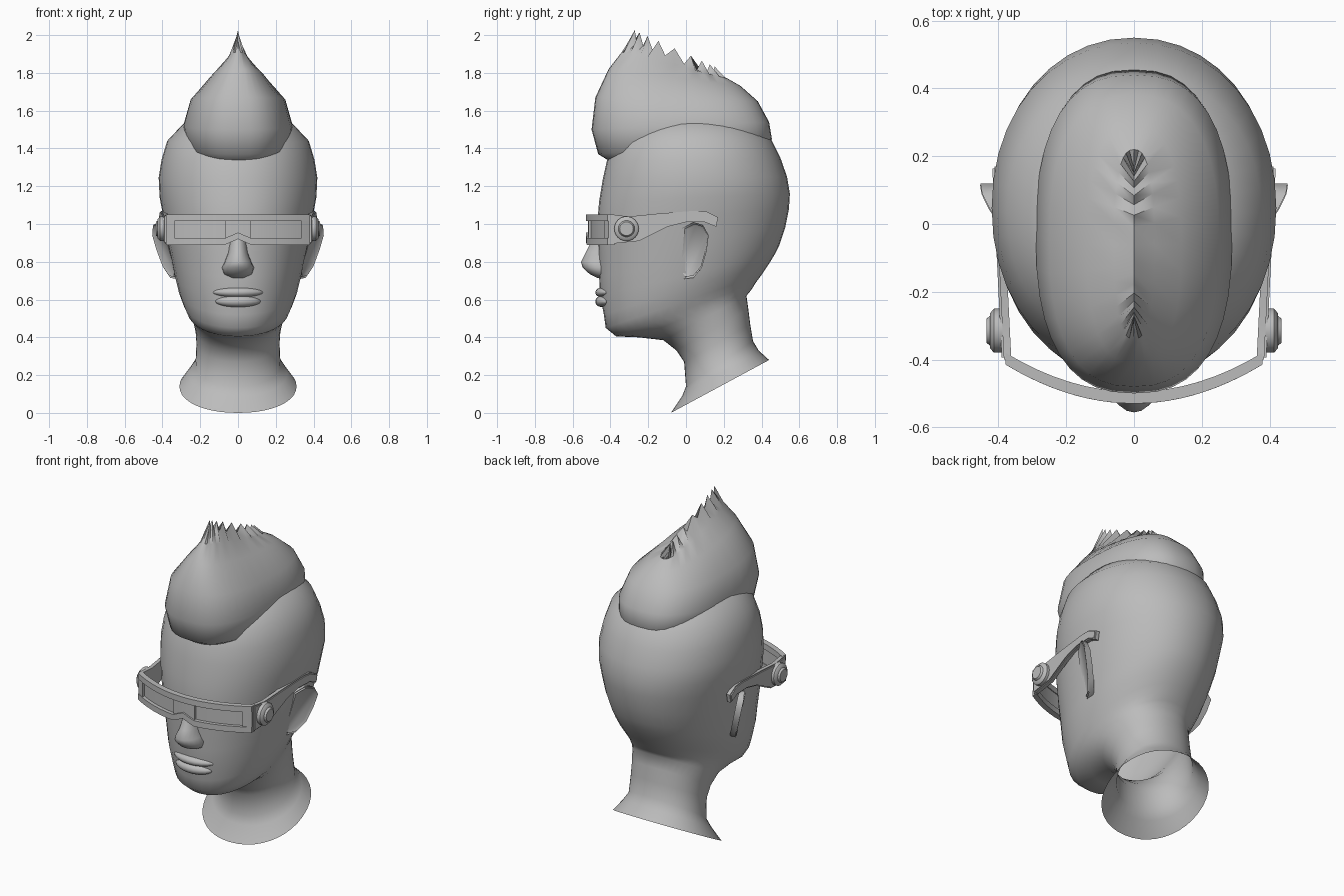
import bpy
import bmesh
import math
from mathutils import Vector

cube = bpy.data.objects.get("Cube")
if cube:
    bpy.data.objects.remove(cube, do_unlink=True)

# One plain material for the whole bust
grey = bpy.data.materials.new("clay_grey")
grey.use_nodes = True
colour = (0.5, 0.5, 0.5, 1)
grey.diffuse_color = colour
grey.node_tree.nodes["Principled BSDF"].inputs["Base Color"].default_value = colour


def finish(name, bm, angle=45):
    """Turn a bmesh into a named, shaded object."""
    bmesh.ops.recalc_face_normals(bm, faces=bm.faces)
    mesh = bpy.data.meshes.new(name)
    bm.to_mesh(mesh)
    bm.free()
    mesh.materials.append(grey)
    obj = bpy.data.objects.new(name, mesh)
    bpy.context.collection.objects.link(obj)
    bpy.ops.object.select_all(action='DESELECT')
    obj.select_set(True)
    bpy.context.view_layer.objects.active = obj
    bpy.ops.object.shade_smooth_by_angle(angle=math.radians(angle))
    return obj


def power(value, exponent):
    return math.copysign(abs(value) ** exponent, value)


def loft(name, rings, sides=40, square=1.0, caps=(False, True), angle=60, tweak=None):
    """Skin tilted oval rings: front y, front z, back y, back z, half width."""
    bm = bmesh.new()
    rows = []
    for level, (front_y, front_z, back_y, back_z, half) in enumerate(rings):
        row = []
        for i in range(sides):
            turn = math.tau * i / sides
            t = (1 - power(math.cos(turn), square)) / 2
            point = Vector((half * power(math.sin(turn), square),
                            front_y + (back_y - front_y) * t,
                            front_z + (back_z - front_z) * t))
            if tweak:
                point = tweak(point, level, min(i, sides - i))
            row.append(bm.verts.new(point))
        rows.append(row)
    for low, high in zip(rows, rows[1:]):
        for i in range(sides):
            j = (i + 1) % sides
            bm.faces.new((low[i], low[j], high[j], high[i]))
    if caps[0]:
        bm.faces.new(rows[0])
    if caps[1]:
        bm.faces.new(rows[-1])
    bmesh.ops.remove_doubles(bm, verts=bm.verts, dist=0.0005)
    return finish(name, bm, angle)


def plate(name, outline, place, thick, bevel, inset=None):
    """Extrude a side-on (y, z) outline along x; place gives its outer x."""
    bm = bmesh.new()
    outer = [bm.verts.new((place(y, z), y, z)) for y, z in outline]
    inner = [bm.verts.new((place(y, z) - math.copysign(thick, place(y, z)), y, z))
             for y, z in outline]
    face = bm.faces.new(outer)
    bm.faces.new(inner[::-1])
    for i in range(len(outer)):
        j = (i + 1) % len(outer)
        bm.faces.new((outer[i], inner[i], inner[j], outer[j]))
    bmesh.ops.recalc_face_normals(bm, faces=bm.faces)
    rim = list(face.edges)
    if inset:
        bmesh.ops.inset_region(bm, faces=[face], thickness=inset, depth=-inset * 0.7)
    bmesh.ops.bevel(bm, geom=rim, offset=bevel, segments=2, affect='EDGES')
    return finish(name, bm)


def visor_y(x):
    return -0.53 + 0.8 * x * x


def arc_bar(name, x0, x1, z0, z1, recess, thick, steps=16, notch=0.0):
    """Box bent along the visor curve, with an optional arch over the nose."""
    bm = bmesh.new()
    rows = []
    for i in range(steps + 1):
        x = x0 + (x1 - x0) * i / steps
        lift = notch * max(0, 1 - abs(x) / 0.07)
        y = visor_y(x) + recess
        rows.append([bm.verts.new((x, y + dy, z + lift)) for dy, z in
                     ((0, z0), (0, z1), (thick, z1), (thick, z0))])
    for a, b in zip(rows, rows[1:]):
        for k in range(4):
            m = (k + 1) % 4
            bm.faces.new((a[k], a[m], b[m], b[k]))
    bm.faces.new(rows[0])
    bm.faces.new(rows[-1])
    return finish(name, bm, 35)


def disc(name, side, x0, x1, radius):
    """Round hinge button with a softened rim, facing sideways."""
    bm = bmesh.new()
    rows = []
    for x, r in ((x0, radius), (x1 - 0.012, radius), (x1, radius * 0.8)):
        rows.append([bm.verts.new((side * x, -0.315 + r * math.cos(math.tau * i / 24),
                                   0.975 + r * math.sin(math.tau * i / 24)))
                     for i in range(24)])
    for a, b in zip(rows, rows[1:]):
        for i in range(24):
            j = (i + 1) % 24
            bm.faces.new((a[i], a[j], b[j], b[i]))
    bm.faces.new(rows[-1])
    return finish(name, bm)


def lip(name, z, half, height):
    bm = bmesh.new()
    bmesh.ops.create_uvsphere(bm, u_segments=20, v_segments=12, radius=1)
    for v in bm.verts:
        x = v.co.x * half
        v.co = (x, -0.445 + v.co.y * 0.035 + 1.6 * x * x, z + v.co.z * height)
    return finish(name, bm)


# Neck, jaw and skull in one skin, open at the slanted neck cut
loft("head", [
    (-.08, 0, .44, .28, .31), (-.02, .09, .385, .33, .26), (0, .14, .355, .38, .225),
    (-.01, .27, .34, .47, .22), (-.05, .33, .33, .55, .225), (-.12, .385, .32, .62, .24),
    (-.25, .4, .345, .65, .25), (-.37, .405, .37, .69, .27), (-.425, .45, .4, .73, .29),
    (-.435, .52, .44, .79, .315), (-.455, .62, .47, .84, .335), (-.46, .72, .495, .89, .35),
    (-.465, .85, .525, .98, .375), (-.47, 1, .545, 1.08, .395), (-.46, 1.12, .55, 1.16, .415),
    (-.44, 1.24, .535, 1.25, .42), (-.42, 1.33, .5, 1.35, .405), (-.38, 1.43, .45, 1.45, .375),
    (-.3, 1.53, .36, 1.53, .29), (-.1, 1.6, .15, 1.6, .1)], square=0.95)


# Swept-up hair with a ragged crest
def ragged(point, level, index):
    if level == 6 and 0 < index < 20:
        point.z += 0.03 if index % 2 == 0 else -0.03
    return point


loft("hair", [
    (-.4, 1.33, .42, 1.4, .22), (-.465, 1.37, .455, 1.45, .275), (-.5, 1.5, .44, 1.54, .29),
    (-.48, 1.67, .38, 1.65, .25), (-.41, 1.82, .29, 1.73, .14), (-.34, 1.91, .22, 1.77, .06),
    (-.28, 2, .16, 1.8, 0)], square=0.8, caps=(False, False), tweak=ragged)

# Nose and lips
loft("nose", [
    (-.47, .715, -.38, .715, .04), (-.51, .735, -.37, .735, .075),
    (-.548, .77, -.36, .77, .085), (-.556, .8, -.36, .8, .07),
    (-.53, .85, -.36, .85, .052), (-.49, .93, -.36, .93, .042),
    (-.475, 1, -.36, 1, .055)], sides=20, caps=(True, True))
lip("upper_lip", 0.638, 0.135, 0.026)
lip("lower_lip", 0.59, 0.12, 0.03)

# Visor: rims, dividers and recessed lenses
arc_bar("visor_top_rim", -.38, .38, 1.015, 1.05, 0, .035)
arc_bar("visor_bottom_rim", -.38, .38, .89, .925, 0, .035, 22, .03)
arc_bar("visor_bridge", -.07, .07, .92, 1.02, .01, .02, 6)

ear_outline = [(-.02, .98), (.04, 1.01), (.09, .995), (.12, .94), (.11, .86),
               (.085, .77), (.04, .715), (-.01, .71), (-.04, .75), (-.03, .85)]
arm_outline = [(-.4, 1.05), (-.3, 1.04), (-.15, 1.055), (.05, 1.07), (.11, 1.065),
               (.17, 1.035), (.16, .985), (.1, 1.01), (0, 1.01), (-.1, .985),
               (-.25, .91), (-.4, .895)]

# Paired parts on both sides
for word, side in (("left", 1), ("right", -1)):
    arc_bar(word + "_visor_end", side * .335, side * .38, .92, 1.02, .005, .03, 3)
    arc_bar(word + "_lens", side * .06, side * .345, .92, 1.02, .022, .008, 8)
    plate(word + "_temple_arm", arm_outline,
          lambda y, z: side * (.4 + .05 * (y + .2)), .028, .006)
    disc(word + "_hinge", side, .37, .425, .065)
    disc(word + "_hinge_cap", side, .4, .435, .045)
    plate(word + "_ear", ear_outline,
          lambda y, z: side * (.395 + .55 * y + .22 * (z - .92)), .05, .012, .022)
